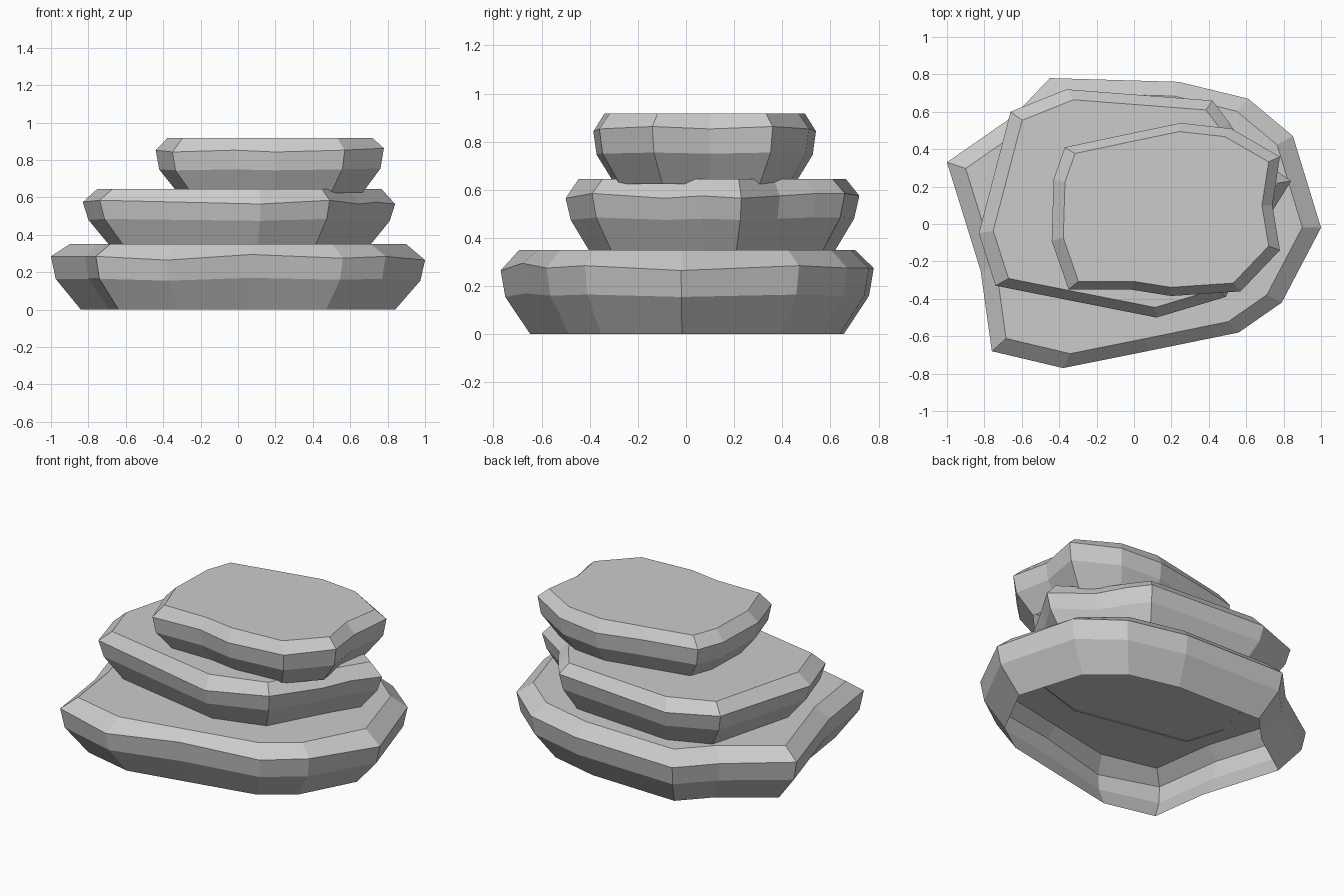
import bpy, bmesh
from mathutils import Vector

# Remove the default object
cube = bpy.data.objects.get("Cube")
if cube:
    bpy.data.objects.remove(cube, do_unlink=True)

# One flat stone colour
stone = bpy.data.materials.new("stone grey")
stone.use_nodes = True
colour = (.6, .6, .6, 1)
stone.diffuse_color = colour
shader = next(n for n in stone.node_tree.nodes if n.type == 'BSDF_PRINCIPLED')
shader.inputs["Base Color"].default_value = colour
shader.inputs["Roughness"].default_value = .9


def make_slab(name, outline, centre, rings):
    """Loft a rock slab, open below: each ring is (height, outline scale, share of rim lift)."""
    bm = bmesh.new()
    middle = Vector(centre)
    loops = []
    for height, scale, share in rings:
        loop = []
        for x, y, lift in outline:
            flat = middle + (Vector((x, y)) - middle) * scale
            loop.append(bm.verts.new((flat.x, flat.y, height + lift * share)))
        loops.append(loop)

    # Side bands between neighbouring rings
    count = len(outline)
    for low, high in zip(loops, loops[1:]):
        for i in range(count):
            j = (i + 1) % count
            bm.faces.new((low[j], low[i], high[i], high[j]))

    # Flat top, turned upward; the underside stays open
    bm.faces.new(loops[-1][::-1])

    mesh = bpy.data.meshes.new(name)
    bm.to_mesh(mesh)
    bm.free()
    mesh.materials.append(stone)
    slab = bpy.data.objects.new(name, mesh)
    bpy.context.collection.objects.link(slab)
    return slab


# Widest outline of each slab (x, y, rim lift), clockwise from the back left corner
bottom_outline = [
    (-1, .33, .01), (-.64, .58, 0), (-.45, .78, 0), (.24, .76, 0), (.61, .67, 0),
    (.85, .47, .01), (1, -.02, -.01), (.79, -.42, .01), (.56, -.58, 0),
    (.07, -.68, .02), (-.38, -.77, -.01), (-.76, -.68, .01), (-.82, -.25, .01),
]
middle_outline = [
    (-.66, .6, .01), (-.36, .72, 0), (.42, .66, .01), (.51, .54, .01), (.61, .39, 0),
    (.84, .23, -.01), (.74, .07, 0), (.65, -.09, -.01), (.49, -.39, .01),
    (.12, -.5, -.01), (-.74, -.33, .01), (-.83, -.05, 0),
]
top_outline = [
    (-.37, .41, 0), (-.04, .48, 0), (.25, .54, -.01), (.52, .51, 0), (.78, .36, .01),
    (.74, .1, 0), (.78, -.14, .01), (.57, -.36, 0), (.2, -.385, -.01),
    (-.02, -.35, 0), (-.35, -.35, -.01), (-.44, -.09, 0), (-.43, .24, 0),
]

make_slab("bottom_slab", bottom_outline, (0, 0),
          [(0, .84, 0), (.16, .975, .5), (.275, 1, 1), (.35, .9, 0)])
make_slab("middle_slab", middle_outline, (.03, .1),
          [(.34, .83, 0), (.48, .965, .5), (.575, 1, 1), (.645, .91, 0)])
make_slab("top_slab", top_outline, (.18, .08),
          [(.625, .81, 0), (.75, .97, .5), (.853, 1, 1), (.917, .9, 0)])
